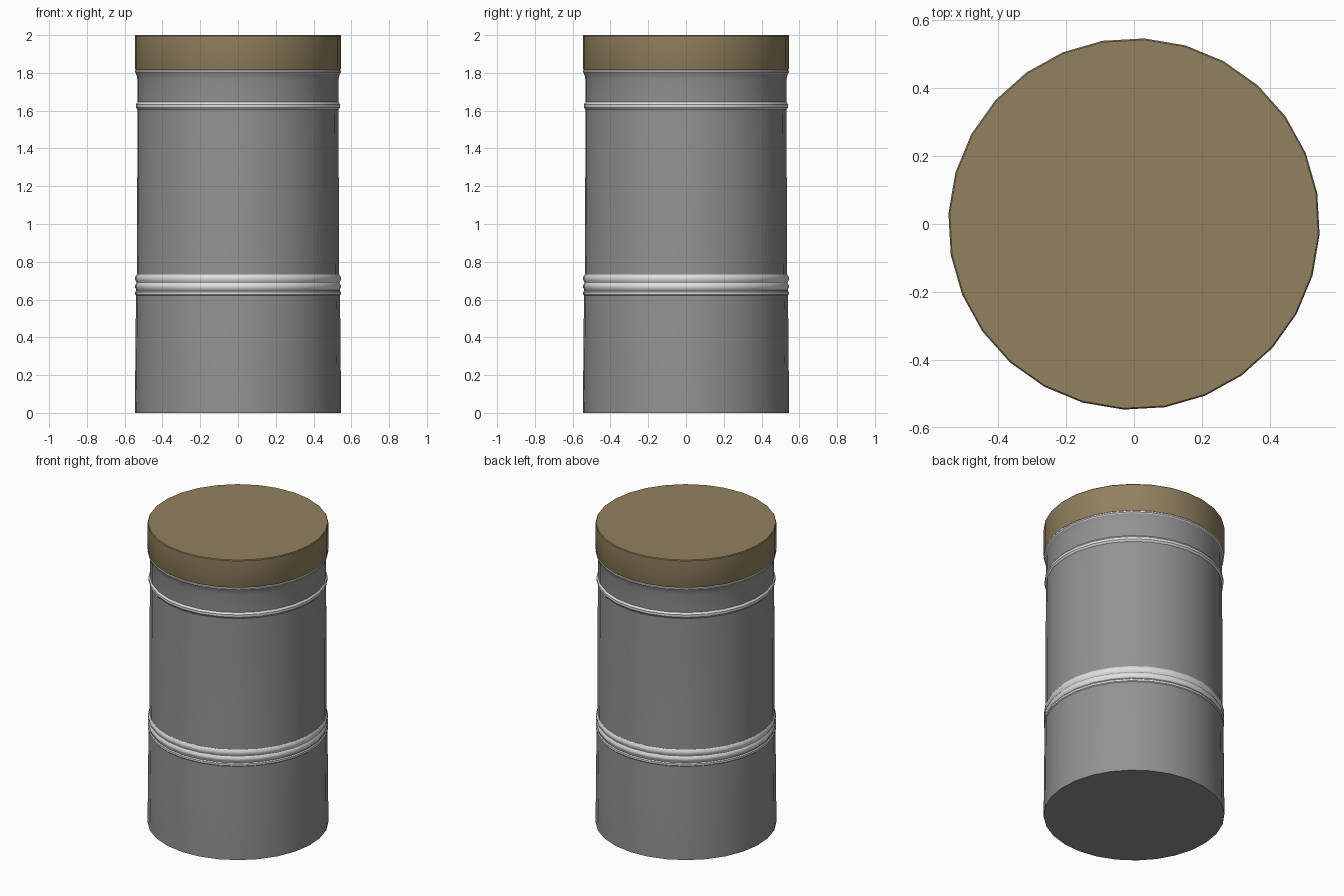
import bpy, bmesh, math

SIDES = 28
TURN = math.radians(-90 / SIDES)  # a quarter of one facet

cube = bpy.data.objects.get("Cube")
if cube:
    bpy.data.objects.remove(cube, do_unlink=True)


def make_material(name, rgb):
    mat = bpy.data.materials.new(name)
    mat.use_nodes = True
    mat.diffuse_color = (*rgb, 1)
    mat.node_tree.nodes["Principled BSDF"].inputs["Base Color"].default_value = (*rgb, 1)
    return mat


grey = make_material("grey_metal", (0.29, 0.29, 0.29))
silver = make_material("pale_silver", (0.75, 0.75, 0.75))
tan = make_material("tan_cap", (0.29, 0.22, 0.115))


def lathe(name, profile, mat, closed_loop=False):
    """Turn (radius, z) points round z; cap the ends or join them in a loop."""
    bm = bmesh.new()
    rings = []
    for r, z in profile:
        angles = [TURN + math.tau * i / SIDES for i in range(SIDES)]
        rings.append([bm.verts.new((r * math.cos(a), r * math.sin(a), z)) for a in angles])
    pairs = list(zip(rings, rings[1:]))
    if closed_loop:
        pairs.append((rings[-1], rings[0]))
    else:
        bm.faces.new(rings[0][::-1])
        bm.faces.new(rings[-1])
    for low, high in pairs:
        for i in range(SIDES):
            j = (i + 1) % SIDES
            bm.faces.new((low[i], low[j], high[j], high[i]))
    bmesh.ops.recalc_face_normals(bm, faces=bm.faces)
    mesh = bpy.data.meshes.new(name)
    bm.to_mesh(mesh)
    bm.free()
    mesh.materials.append(mat)
    obj = bpy.data.objects.new(name, mesh)
    bpy.context.collection.objects.link(obj)
    bpy.ops.object.select_all(action="DESELECT")
    obj.select_set(True)
    bpy.context.view_layer.objects.active = obj
    bpy.ops.object.shade_smooth_by_angle(angle=math.radians(35))
    return obj


def band(name, z0, z1, r_in, r_out):
    """Rounded raised hoop around the body."""
    h = z1 - z0
    lathe(name, [(r_in - 0.01, z0), (r_in, z0), (r_out, z0 + 0.3 * h),
                 (r_out, z1 - 0.3 * h), (r_in, z1), (r_in - 0.01, z1)], silver, True)


# Tapered body with a flared neck
lathe("body", [(0.547, 0), (0.541, 0.62), (0.536, 0.73), (0.533, 1.6),
               (0.533, 1.765), (0.537, 1.785), (0.543, 1.803)], grey)

# Flat-topped cap
lathe("cap", [(0.543, 1.815), (0.547, 1.825), (0.547, 1.995), (0.543, 2.0)], tan)

# Silver hoops
for i, (z0, z1) in enumerate([(0.617, 0.648), (0.650, 0.688), (0.690, 0.732)]):
    band(f"middle_hoop_{i + 1}", z0, z1, 0.537, 0.545)
band("upper_hoop", 1.605, 1.645, 0.533, 0.542)
band("cap_hoop", 1.797, 1.817, 0.541, 0.546)
